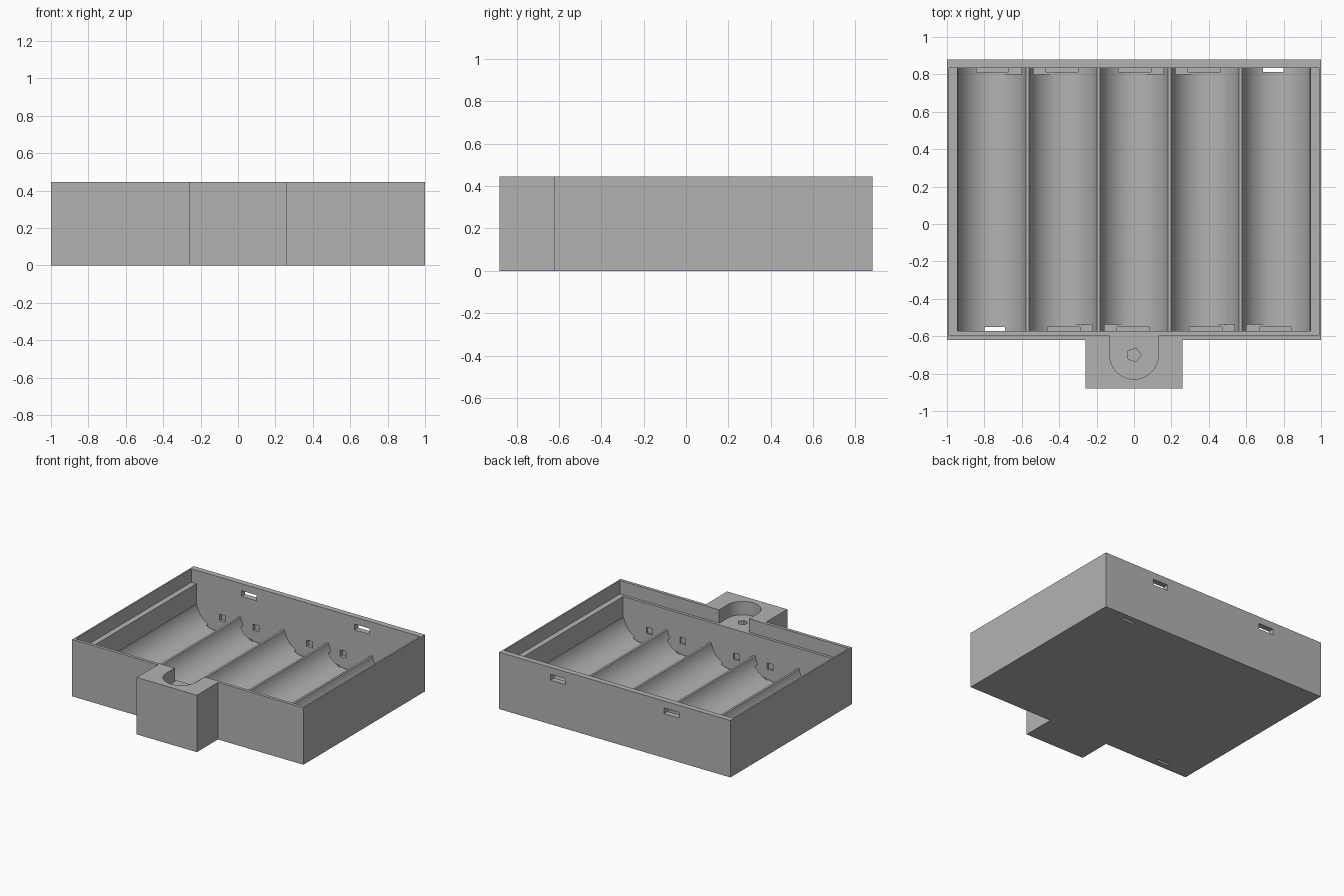
import bpy, bmesh, math
from mathutils import Vector

cube = bpy.data.objects.get("Cube")
if cube:
    bpy.data.objects.remove(cube, do_unlink=True)

TOP, LEDGE, RIB_TOP = 0.445, 0.34, 0.18
BACK, FRONT = 0.835, -0.573          # inner faces of the battery bays
MID_Y = (BACK + FRONT) / 2
PITCH, RADIUS, AXIS_Z = 0.38, 0.185, 0.215

grey = bpy.data.materials.new("grey plastic")
grey.use_nodes = True
grey.diffuse_color = (0.45, 0.45, 0.45, 1)
grey.node_tree.nodes["Principled BSDF"].inputs["Base Color"].default_value = grey.diffuse_color


def prism(name, points, offset):
    """Closed outline of 3D points, extruded along offset."""
    bm = bmesh.new()
    face = bm.faces.new([bm.verts.new(p) for p in points])
    side = bmesh.ops.extrude_face_region(bm, geom=[face])
    verts = [v for v in side["geom"] if isinstance(v, bmesh.types.BMVert)]
    bmesh.ops.translate(bm, verts=verts, vec=Vector(offset))
    bmesh.ops.recalc_face_normals(bm, faces=bm.faces)
    mesh = bpy.data.meshes.new(name)
    bm.to_mesh(mesh)
    bm.free()
    mesh.materials.append(grey)
    ob = bpy.data.objects.new(name, mesh)
    bpy.context.collection.objects.link(ob)
    return ob


def box(name, x0, x1, y0, y1, z0, z1):
    return prism(name, [(x0, y0, z0), (x1, y0, z0), (x1, y1, z0), (x0, y1, z0)],
                 (0, 0, z1 - z0))


def cut(cutter):
    cutter.hide_render = True
    mod = case.modifiers.new("cut", "BOOLEAN")
    mod.operation, mod.solver, mod.object = "DIFFERENCE", "EXACT", cutter
    bpy.ops.object.modifier_apply(modifier=mod.name)
    bpy.data.objects.remove(cutter, do_unlink=True)


def cut_at_end(x0, x1, y0, y1, z0, z1, turn):
    """Cut at the back end, or turned half way round at the front end."""
    if turn:
        x0, x1, y0, y1 = -x1, -x0, 2 * MID_Y - y1, 2 * MID_Y - y0
    cut(box("notch_cutter", x0, x1, y0, y1, z0, z1))


# Case block with the front boss
outline = [(-1, 0.88), (-1, -0.62), (-0.26, -0.62), (-0.26, -0.88)]
outline += [(-x, y) for x, y in reversed(outline)]
case = prism("battery_case", [(x, y, 0) for x, y in outline], (0, 0, TOP))
bpy.context.view_layer.objects.active = case
case.select_set(True)

# Lid recess
cut(box("recess_cutter", -0.988, 0.988, -0.595, BACK, LEDGE, 0.6))

# Five round-bottomed bays as one scalloped profile
profile = [(0.945, LEDGE + 0.05), (-0.945, LEDGE + 0.05), (-0.945, RIB_TOP)]
start = math.asin((AXIS_Z - RIB_TOP) / RADIUS)
steps = 28
for bay in range(-2, 3):
    for i in range(steps + 1):
        a = math.pi + start + (math.pi - 2 * start) * i / steps
        profile.append((bay * PITCH + RADIUS * math.cos(a), AXIS_Z + RADIUS * math.sin(a)))
profile.append((0.945, RIB_TOP))
cut(prism("bay_cutter", [(x, FRONT, z) for x, z in profile], (0, BACK - FRONT, 0)))

# U-shaped wire pocket in the boss, open to the recess
pocket = [(0.13, -0.58, LEDGE)]
for i in range(25):
    a = -math.pi * i / 24
    pocket.append((0.13 * math.cos(a), -0.70 + 0.13 * math.sin(a), LEDGE))
pocket.append((-0.13, -0.58, LEDGE))
cut(prism("pocket_cutter", pocket, (0, 0, 0.3)))

# Five-sided screw hole
hole = [(0.038 * math.cos(math.tau * i / 5), -0.70 + 0.038 * math.sin(math.tau * i / 5), 0.1)
        for i in range(5)]
cut(prism("screw_hole_cutter", hole, (0, 0, 0.3)))

# Lid latch slots through the back wall
for x in (-0.49, 0.49):
    cut(box("latch_cutter", x - 0.065, x + 0.065, 0.8, 0.95, 0.345, 0.39))

# Contact seats, wire channels and wire holes at both ends
for turn in (False, True):
    for bay in range(-2, 2):
        x = bay * PITCH
        cut_at_end(x - 0.09, x + 0.09, 0.814, BACK, 0.02, 0.05, turn)
    cut_at_end(0.69, 0.80, 0.814, BACK, -0.1, 0.1, turn)
    for rib in (-0.575, 0.18):
        cut_at_end(rib - 0.145, rib + 0.145, 0.80, BACK, 0.035, 0.12, turn)
        for x in (rib - 0.145, rib + 0.145):
            cut_at_end(x - 0.025, x + 0.025, 0.82, 0.86 if not turn else 0.85,
                       0.105, 0.155, turn)

bpy.ops.object.shade_smooth_by_angle(angle=math.radians(25))
